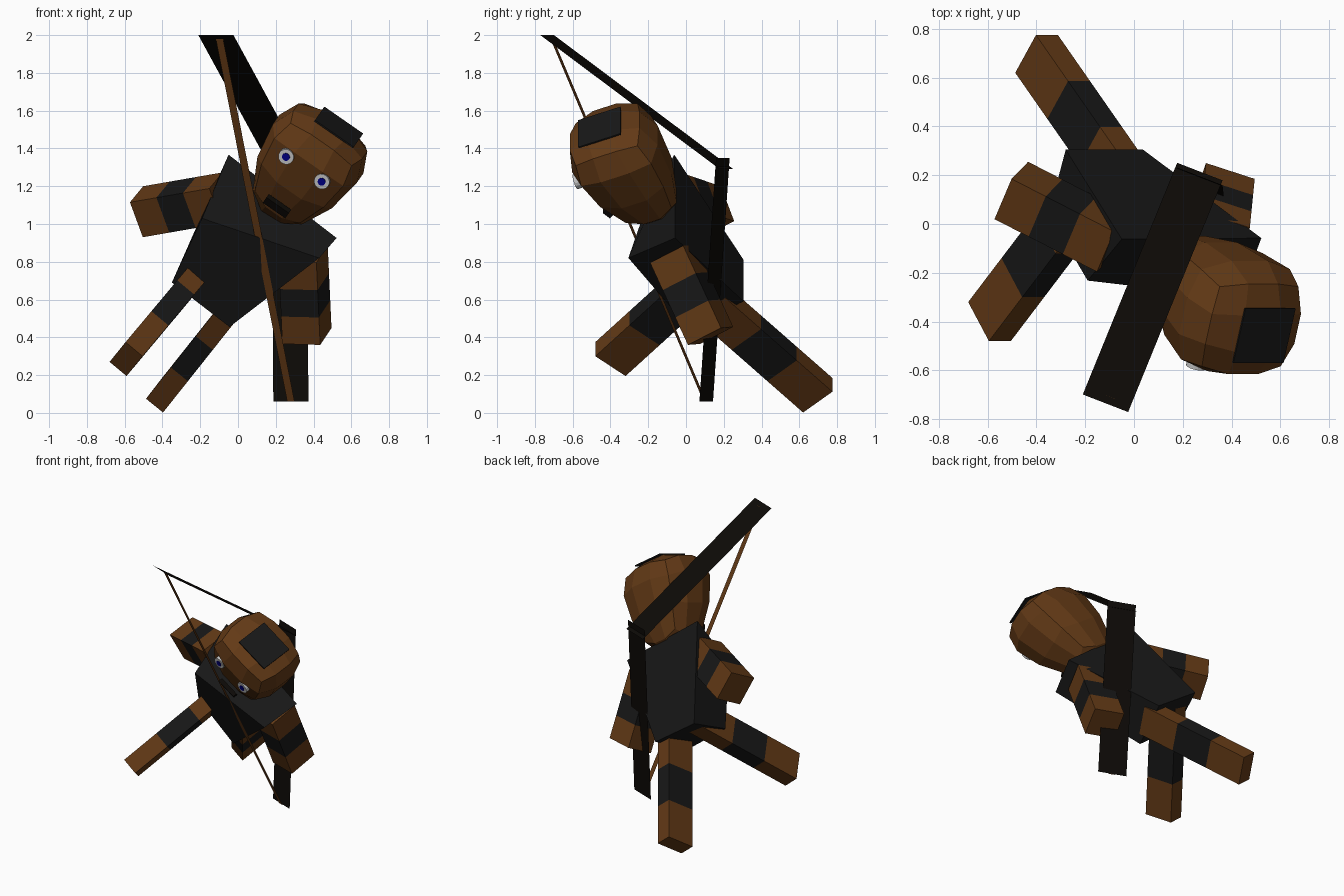
import bpy, bmesh
from mathutils import Vector as V, Matrix

if "Cube" in bpy.data.objects:
    bpy.data.objects.remove(bpy.data.objects["Cube"])


def material(name, rgb):
    m = bpy.data.materials.new(name)
    m.diffuse_color = (*rgb, 1)
    m.use_nodes = True
    m.node_tree.nodes["Principled BSDF"].inputs["Base Color"].default_value = m.diffuse_color
    return m


BROWN = material("brown", (0.125, 0.042, 0.008))
BLACK = material("black", (0.009, 0.009, 0.009))
WOOD = material("dark_wood", (0.004, 0.003, 0.002))
WHITE = material("eye_white", (0.6, 0.6, 0.6))
BLUE = material("eye_blue", (0.0, 0.0, 0.25))


def finish(name, bm, *mats, normals=True):
    if normals:
        bmesh.ops.recalc_face_normals(bm, faces=bm.faces)
    me = bpy.data.meshes.new(name)
    bm.to_mesh(me)
    bm.free()
    for m in mats:
        me.materials.append(m)
    ob = bpy.data.objects.new(name, me)
    bpy.context.collection.objects.link(ob)
    return ob


def loft(name, rings, mats):
    """Closed prism through four-sided rings, one material per segment."""
    bm = bmesh.new()
    rs = [[bm.verts.new(p) for p in r] for r in rings]
    bm.faces.new(rs[0]).material_index = 0
    bm.faces.new(rs[-1]).material_index = len(mats) - 1
    for s in range(len(rs) - 1):
        for i in range(4):
            j = (i + 1) % 4
            f = bm.faces.new((rs[s][i], rs[s][j], rs[s + 1][j], rs[s + 1][i]))
            f.material_index = s
    return finish(name, bm, *mats)


def limb(name, corner, a, b, axis):
    """Box limb from its free end to the torso, in three coloured bands."""
    c, a, b, axis = V(corner), V(a), V(b), V(axis)
    rings = [[p + axis * t / 3 for p in (c, c + a, c + a + b, c + b)] for t in range(4)]
    return loft(name, rings, (BROWN, BLACK, BROWN))


def strip(name, start, end, width, mat):
    """Flat strip sharing the bow's width direction."""
    w = V((0.93, -0.36, 0)) * width / 2
    bm = bmesh.new()
    s, e = V(start), V(end)
    bm.faces.new([bm.verts.new(p) for p in (s - w, s + w, e + w, e - w)])
    return finish(name, bm, mat, normals=False)


# Torso: wide at the shoulders, narrow at the hips
loft("torso", [
    [(-0.28, 0.305, 0.81), (0.037, 0.305, 0.59), (-0.045, 0.01, 0.455), (-0.35, 0.04, 0.69)],
    [(-0.05, -0.062, 1.367), (0.522, -0.058, 0.926), (0.43, -0.305, 0.82), (-0.19, -0.232, 1.03)],
], (BLACK,))

# Arms and legs
limb("raised_arm", (-0.572, 0.02, 1.115), (0.07, 0.165, 0.085), (0.068, 0.07, -0.185), (0.42, -0.216, 0.073))
limb("lowered_arm", (0.235, 0.075, 0.365), (0.2, -0.065, -0.005), (0.06, 0.175, 0.09), (-0.02, -0.2, 0.435))
limb("front_leg", (-0.68, -0.32, 0.27), (0.085, -0.16, 0.105), (0.09, 0, -0.075), (0.41, 0.54, 0.49))
limb("back_leg", (-0.487, 0.62, 0.075), (0.085, 0.155, 0.11), (0.09, 0, -0.073), (0.395, -0.567, 0.497))

# Tilted head frame: x across the face, y backwards, z towards the crown
X = V((0.82, 0, -0.57)).normalized()
Z = V((0.52, -0.36, 0.76)).normalized()
Y = Z.cross(X).normalized()
Z = X.cross(Y)
HEAD = Matrix.Translation((0.38, -0.34, 1.335)) @ Matrix((X, Y, Z)).transposed().to_4x4()

# Head: faceted rounded block tapering to the neck
bm = bmesh.new()
bmesh.ops.create_cube(bm, size=2)
bmesh.ops.subdivide_edges(bm, edges=bm.edges, cuts=2, use_grid_fill=True)
for v in bm.verts:
    p = v.co.lerp(v.co.normalized(), 0.78)
    low, high = max(0, -p.z), max(0, p.z)
    k = 1 - 0.38 * low
    v.co = (p.x * 0.293 * k, p.y * 0.262 * k + 0.06 * low - 0.02 * high,
            p.z * (0.278 if p.z > 0 else 0.425))
bm.transform(HEAD)
finish("head", bm, BROWN)


def head_box(name, size, loc, tilt, mat):
    bm = bmesh.new()
    bmesh.ops.create_cube(bm, size=1, matrix=Matrix.Diagonal((*size, 1)))
    bm.transform(HEAD @ Matrix.Translation(loc) @ Matrix.Rotation(tilt, 4, 'X'))
    finish(name, bm, mat)


def head_disc(name, radius, loc, mat):
    bm = bmesh.new()
    bmesh.ops.create_cone(bm, cap_ends=True, segments=16, radius1=radius, radius2=radius, depth=0.03)
    bm.transform(HEAD @ Matrix.Translation(loc) @ Matrix.Rotation(1.5708, 4, 'X'))
    finish(name, bm, mat)


# Hair patch, mouth and eyes
head_box("hair_patch", (0.25, 0.24, 0.008), (0.025, -0.025, 0.259), 0, BLACK)
head_box("mouth", (0.145, 0.03, 0.05), (-0.005, -0.175, -0.25), 0.45, WOOD)
for side, label in ((-1, "left"), (1, "right")):
    head_disc(label + "_eye", 0.042, (side * 0.115, -0.234, 0.038), WHITE)
    head_disc(label + "_pupil", 0.021, (side * 0.115, -0.238, 0.038), BLUE)

# Bow with two flat limbs and its string
strip("bow_upper_limb", (-0.117, -0.735, 2.0), (0.27, 0.215, 1.29), 0.2, WOOD)
strip("bow_lower_limb", (0.28, 0.107, 0.06), (0.27, 0.195, 1.35), 0.2, WOOD)
strip("bow_string", (-0.098, -0.71, 1.98), (0.28, 0.1, 0.06), 0.042, BROWN)
